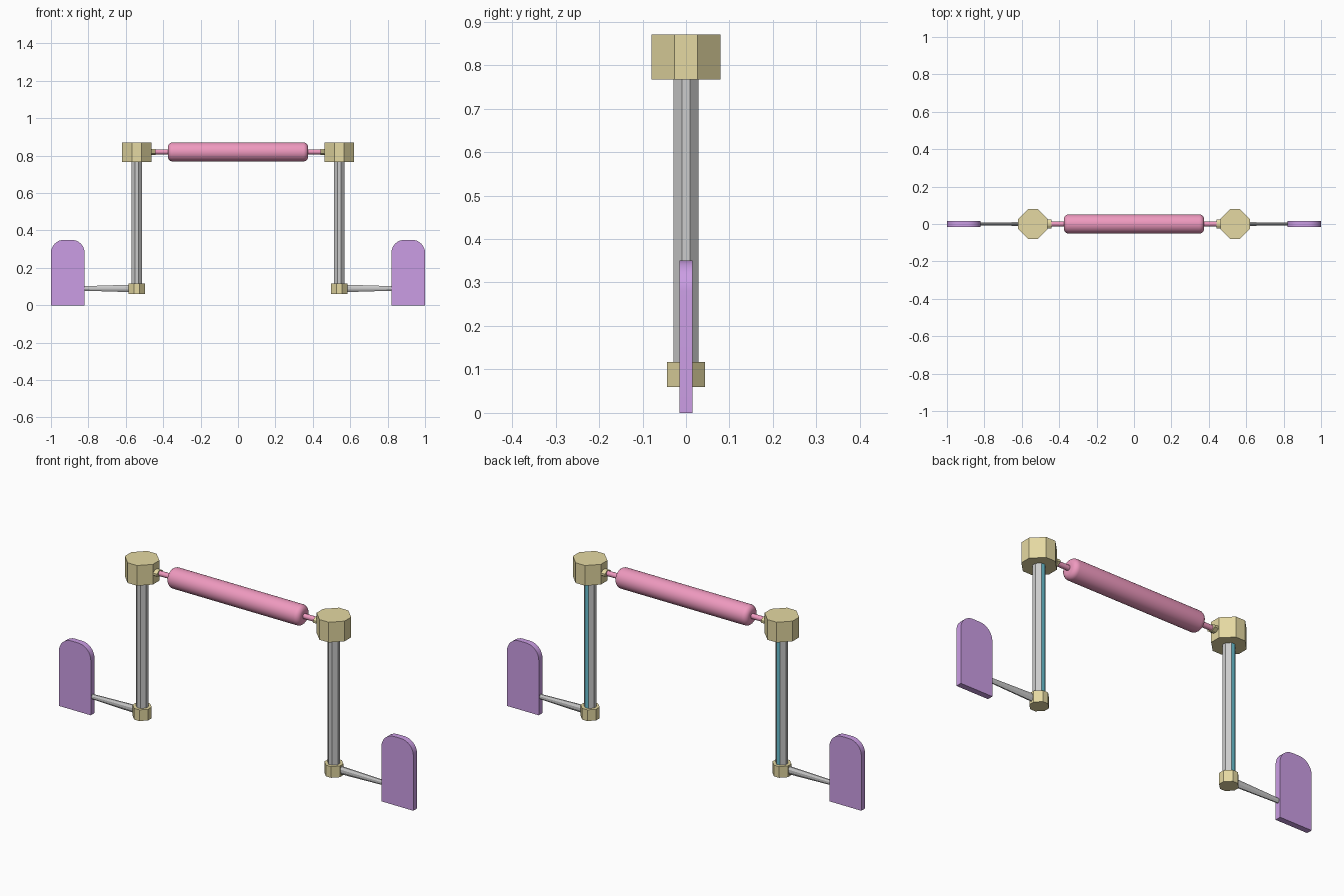
import bpy, bmesh, math
from mathutils import Vector

if "Cube" in bpy.data.objects:
    bpy.data.objects.remove(bpy.data.objects["Cube"])


def material(name, rgb):
    m = bpy.data.materials.new(name)
    m.diffuse_color = (*rgb, 1)
    m.use_nodes = True
    m.node_tree.nodes["Principled BSDF"].inputs["Base Color"].default_value = m.diffuse_color
    return m


GOLD = material("gold", (0.78, 0.69, 0.36))
PINK = material("pink", (0.86, 0.32, 0.52))
PURPLE = material("purple", (0.60, 0.34, 0.78))
TEAL = material("teal", (0.15, 0.55, 0.66))
GREY = material("grey", (0.7, 0.7, 0.7))

PX = 0.541   # post centre in x
BZ = 0.82    # bar centre in z


def octagon(a, b):
    """Square with each corner cut at a third of its side."""
    p, q = a / 3, b / 3
    return [(a, -q), (a, q), (p, b), (-p, b), (-a, q), (-a, -q), (-p, -b), (p, -b)]


def finish(name, bm, mats=(), mirror=True):
    bmesh.ops.recalc_face_normals(bm, faces=bm.faces)
    me = bpy.data.meshes.new(name)
    bm.to_mesh(me)
    bm.free()
    for m in mats:
        me.materials.append(m)
    ob = bpy.data.objects.new(name, me)
    bpy.context.collection.objects.link(ob)
    if mirror:
        ob.modifiers.new("Mirror", 'MIRROR').use_axis[0] = True
    return ob


def loft(name, rings, mats=(), closed_ends=True, mirror=True):
    bm = bmesh.new()
    loops = [[bm.verts.new(p) for p in r] for r in rings]
    n = len(loops[0])
    for r0, r1 in zip(loops, loops[1:]):
        for i in range(n):
            j = (i + 1) % n
            bm.faces.new((r0[i], r0[j], r1[j], r1[i]))
    if closed_ends:
        bm.faces.new(loops[0])
        bm.faces.new(loops[-1])
    return finish(name, bm, mats, mirror)


def upright(name, r, z0, z1, mats=()):
    return loft(name, [[(PX + x, y, z) for x, y in octagon(r, r)] for z in (z0, z1)], mats)


def along_x(name, sections, mats=()):
    """Sections are (x, z centre, half depth, half height)."""
    return loft(name, [[(x, y, z + h) for y, h in octagon(a, b)]
                       for x, z, a, b in sections], mats)


# Posts with gold end blocks, teal strip on the back facet
upright("top_block", 0.079, 0.767, 0.87, [GOLD])
upright("foot_block", 0.0435, 0.06, 0.117, [GOLD])
post = upright("post", 0.0285, 0.11, 0.775, [GREY, TEAL])
for f in post.data.polygons:
    if f.normal.y > 0.95:
        f.material_index = 1

# Tapered arms and small bar sockets
along_x("arm", [(PX + 0.03, 0.09, 0.01, 0.02), (0.83, 0.09, 0.008, 0.012)])
along_x("bar_socket", [(0.44, BZ, 0.025, 0.016), (0.47, BZ, 0.025, 0.016)], [GOLD])

# Central bar: turned profile with rounded ends and thin rods
R, L, c = 0.051, 0.375, 0.026
right = [(L - c + c * math.sin(t), R - c + c * math.cos(t))
         for t in [math.radians(90 * i / 6) for i in range(7)]]
right += [(L, 0.013), (0.445, 0.013)]
profile = [(-x, r) for x, r in reversed(right)] + right
N = 32
bar = loft("central_bar", [[(x, r * math.cos(2 * math.pi * k / N),
                             BZ + r * math.sin(2 * math.pi * k / N)) for k in range(N)]
                           for x, r in profile], [PINK], mirror=False)

# Side panels with rounded top corners
x0, x1, top, rad = 0.82, 1.0, 0.35, 0.07
outline = [(x0, 0), (x1, 0)]
for cx, a0 in ((x1 - rad, 0), (x0 + rad, 90)):
    for i in range(9):
        t = math.radians(a0 + 90 * i / 8)
        outline.append((cx + rad * math.cos(t), top - rad + rad * math.sin(t)))
panel = loft("side_panel", [[(x, y, z) for x, z in outline] for y in (-0.015, 0.015)], [PURPLE])

# Smooth shading on the round parts
for ob in (bar, panel):
    bpy.ops.object.select_all(action='DESELECT')
    ob.select_set(True)
    bpy.context.view_layer.objects.active = ob
    bpy.ops.object.shade_smooth_by_angle(angle=math.radians(35))
